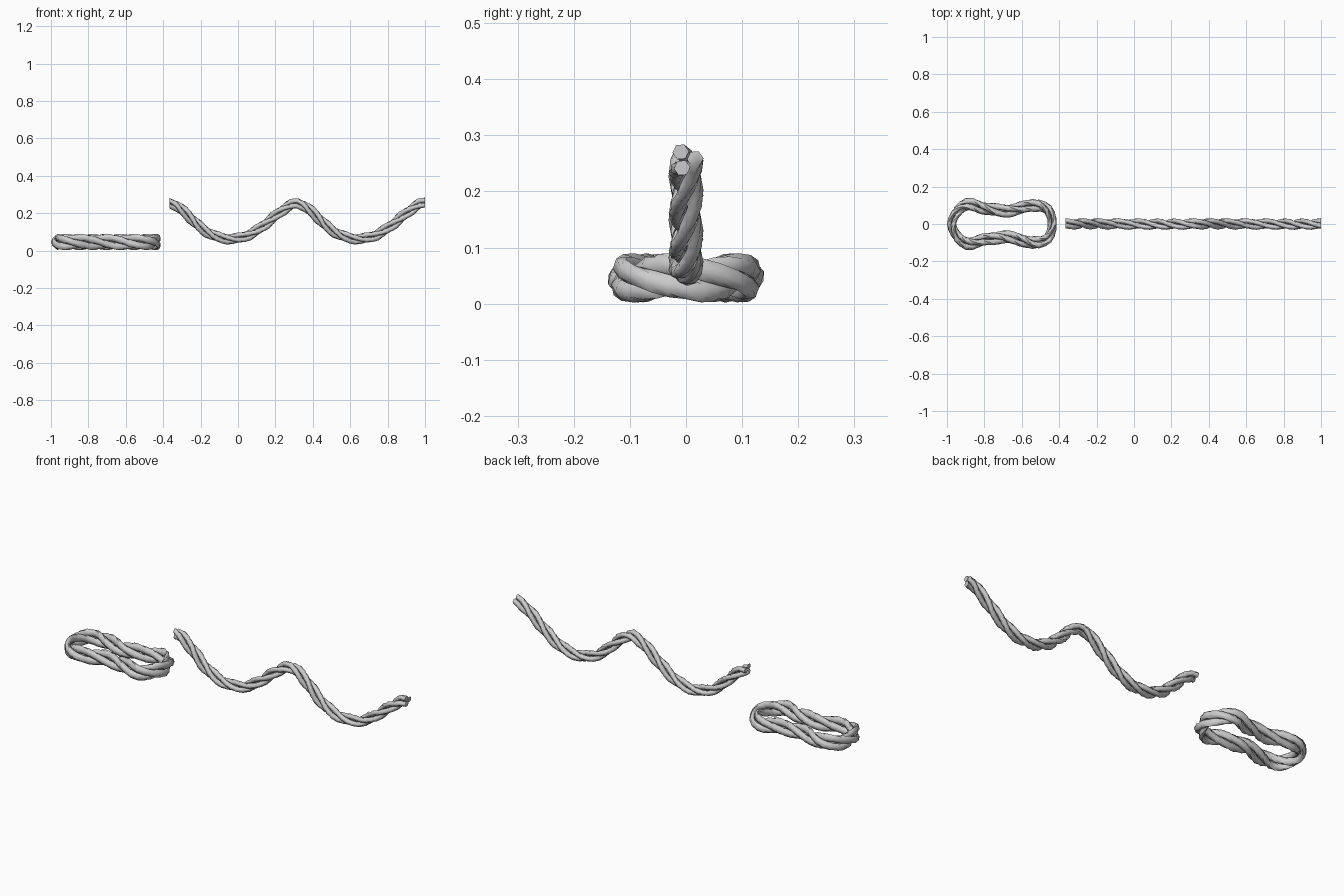
import bpy, math
from mathutils import Vector

if "Cube" in bpy.data.objects:
    bpy.data.objects.remove(bpy.data.objects["Cube"])

UP = Vector((0, 0, 1))
SIDE = Vector((0, 1, 0))


def catmull(a, b, c, d, t):
    return 0.5 * (2 * b + (c - a) * t + (2 * a - 5 * b + 4 * c - d) * t * t
                  + (3 * b - a - 3 * c + d) * t ** 3)


def resample(pts, n, closed):
    """Even spaced points along a polyline."""
    if closed:
        pts = pts + [pts[0]]
    acc = [0.0]
    for p, q in zip(pts, pts[1:]):
        acc.append(acc[-1] + (q - p).length)
    out, j = [], 0
    for i in range(n if closed else n + 1):
        s = acc[-1] * i / n
        while j < len(pts) - 2 and acc[j + 1] < s:
            j += 1
        out.append(pts[j].lerp(pts[j + 1], (s - acc[j]) / (acc[j + 1] - acc[j])))
    return out


def strand_mesh(name, path, frames, rc, r, phase, turns, closed, sides=6):
    """One hexagonal strand winding round the rope's centre line."""
    n = len(path)
    span = n if closed else n - 1
    verts, faces = [], []
    for i, (p, (u, v)) in enumerate(zip(path, frames)):
        a = phase + turns * math.tau * i / span
        for k in range(sides):
            b = a + math.tau * k / sides
            verts.append(p + u * (rc * math.cos(a) + r * math.cos(b))
                         + v * (rc * math.sin(a) + r * math.sin(b)))
    # third-turn windings join the next strand, so each ring is offset to match
    for i in range(n - 1):
        for k in range(sides):
            k2 = (k + 1) % sides
            faces.append((i * sides + k, i * sides + k2,
                          (i + 1) * sides + k2, (i + 1) * sides + k))
    if closed:
        for k in range(sides):
            k2 = (k + 1) % sides
            faces.append(((n - 1) * sides + k, (n - 1) * sides + k2, k2, k))
    else:
        faces.append(tuple(reversed(range(sides))))
        faces.append(tuple((n - 1) * sides + k for k in range(sides)))
    me = bpy.data.meshes.new(name)
    me.from_pydata(verts, [], faces)
    ob = bpy.data.objects.new(name, me)
    bpy.context.collection.objects.link(ob)
    bpy.ops.object.select_all(action='DESELECT')
    ob.select_set(True)
    bpy.context.view_layer.objects.active = ob
    bpy.ops.object.shade_smooth_by_angle(angle=math.radians(65))


# hanging rope: one sag, repeated twice along x
sag = [(0, .253), (.08, .204), (.16, .127), (.24, .078), (.33, .062),
       (.42, .082), (.51, .140), (.60, .213)]
P = 0.6825
ctrl = [Vector((-0.365 + P * k + x, 0, z)) for k in range(2) for x, z in sag]
ctrl.append(Vector((1.0, 0, .257)))
first = Vector((2 * ctrl[0].x - ctrl[1].x, 0, ctrl[1].z))
last = Vector((2 * ctrl[-1].x - ctrl[-2].x, 0, ctrl[-2].z))
ext = [first] + ctrl + [last]
dense = [catmull(*ext[i:i + 4], t / 8) for i in range(len(ctrl) - 1) for t in range(8)]
path = resample(dense + [ctrl[-1]], 56, False)
frames = []
for i in range(len(path)):
    t = path[min(i + 1, len(path) - 1)] - path[max(i - 1, 0)]
    if i in (0, len(path) - 1):
        t = Vector((1, 0, 0))
    t.normalize()
    frames.append((SIDE, t.cross(SIDE)))
TURNS = 4.67
for s in range(3):
    ph = math.radians(5 + 120 * s) - TURNS * math.tau
    strand_mesh(f"hanging_rope_strand_{s + 1}", path, frames, .0165, .0146, ph, TURNS, False)

# rope loop lying flat, pinched at the waist
upper = [(-.972, 0), (-.942, .075), (-.88, .103), (-.79, .083), (-.70, .070),
         (-.61, .083), (-.525, .103), (-.463, .075), (-.434, 0)]
ring = upper + [(x, -y) for x, y in reversed(upper[1:-1])]
ring = [Vector((x, y, .046)) for x, y in ring]
m = len(ring)
dense = [catmull(*(ring[(i + o) % m] for o in (-1, 0, 1, 2)), t / 8)
         for i in range(m) for t in range(8)]
path = resample(dense, 48, True)
frames = []
for i in range(len(path)):
    t = (path[(i + 1) % len(path)] - path[i - 1]).normalized()
    nrm = UP.cross(t)
    # the rope is narrower where it rounds the two ends
    frames.append((nrm * (0.9 - 0.27 * abs(nrm.x)), UP))
for s in range(3):
    strand_mesh(f"rope_loop_strand_{s + 1}", path, frames, .0235, .0205,
                math.tau * s / 3, 3, True)
